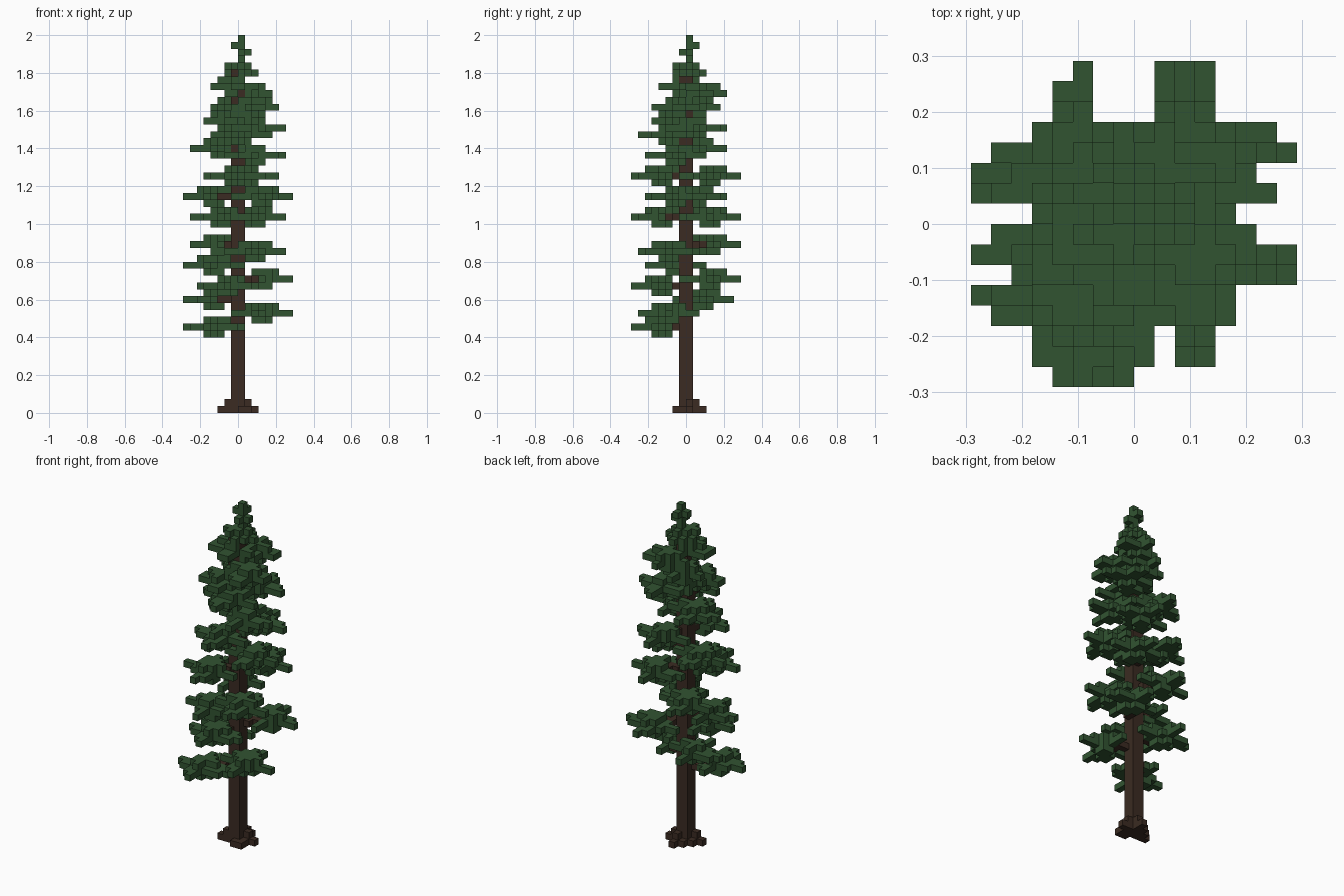
import bpy, bmesh, random
from mathutils import Vector

cube = bpy.data.objects.get("Cube")
if cube:
    bpy.data.objects.remove(cube, do_unlink=True)

random.seed(11)
UNIT = 2 / 55          # edge of one block
DIRS = [Vector(d) for d in ((1, 0, 0), (-1, 0, 0), (0, 1, 0),
                            (0, -1, 0), (0, 0, 1), (0, 0, -1))]


def material(name, rgb):
    mat = bpy.data.materials.new(name)
    mat.use_nodes = True
    mat.diffuse_color = (*rgb, 1)
    mat.node_tree.nodes["Principled BSDF"].inputs["Base Color"].default_value = (*rgb, 1)
    return mat


def block_object(name, cells, solid, mat):
    """Mesh of the block faces that are not hidden by a neighbour."""
    bm = bmesh.new()
    for cell in sorted(cells):
        centre = Vector(cell) + Vector((.5, .5, .5))
        for d in DIRS:
            if tuple(int(c + s) for c, s in zip(cell, d)) in solid:
                continue
            u = Vector((d.y, d.z, d.x)) / 2
            v = d.cross(u)
            mid = centre + d / 2
            bm.faces.new([bm.verts.new((mid + a * u + b * v) * UNIT)
                          for a, b in ((-1, -1), (1, -1), (1, 1), (-1, 1))])
    bmesh.ops.remove_doubles(bm, verts=bm.verts, dist=UNIT / 20)
    mesh = bpy.data.meshes.new(name)
    bm.to_mesh(mesh)
    bm.free()
    mesh.materials.append(mat)
    bpy.context.collection.objects.link(bpy.data.objects.new(name, mesh))


def inner(tip, arm):
    """Centre cell of a clump whose outer arm ends at the tip line."""
    return tip - 1 - arm if tip > 0 else tip + arm


def clump(cx, cy, z, arm):
    """Flat needle clump: long cross with side sprigs, small crosses above and below."""
    cells = {(cx, cy, z + k) for k in (-1, 0, 1)}
    for dx, dy in ((1, 0), (0, 1), (-1, 0), (0, -1)):
        # Middle layer: one long arm, with a shorter sprig along each side
        for side, length in ((0, arm), (1, random.choice((1, 1, 2, 3))),
                             (-1, random.choice((1, 1, 2, 3)))):
            for k in range(1, min(length, arm) + 1):
                cells.add((cx + dx * k - dy * side, cy + dy * k + dx * side, z))
        # Upper layer: short arms and most corners
        for k in range(1, random.choice((1, 2, 2)) + 1):
            cells.add((cx + dx * k, cy + dy * k, z + 1))
        if random.random() < .6:
            cells.add((cx + dx - dy, cy + dy + dx, z + 1))
        # Lower layer: small cross with a few corners
        cells.add((cx + dx, cy + dy, z - 1))
        if random.random() < .35:
            cells.add((cx + dx - dy, cy + dy + dx, z - 1))
    return cells


# Trunk and roots
trunk = {(x, y, z) for x in (-1, 0) for y in (-1, 0) for z in range(50)}
roots = {(-3, -1, 0), (-2, -1, 0), (-2, 0, 0), (2, 0, 0), (1, 0, 0), (1, -1, 0),
         (1, -2, 0), (0, -2, 0), (0, 1, 0), (0, 2, 0), (-1, 1, 0),
         (-2, -1, 1), (1, 0, 1), (0, 1, 1)}

# Branches: layer, x tip, y tip, arm length
branches = [
    (12, -8, -8, 4), (14, 8, -7, 4), (16, -8, 7, 4), (18, -6, -8, 4),
    (19, 8, 8, 4), (21, -8, -6, 4), (23, 7, -7, 4), (24, -7, 8, 4),
    (28, -7, -8, 4), (28, 7, 8, 4), (31, -8, 6, 4), (31, 8, -6, 4),
    (34, -5, -8, 4), (34, 6, 8, 4), (37, 7, -6, 4), (38, -7, 6, 4),
    (40, -4, -7, 4), (41, 7, 6, 4), (42, -5, -5, 3), (44, 6, -5, 3),
    (44, -4, 5, 3), (46, 5, 6, 3), (47, -4, -4, 3),
]
limbs, needles = set(), set()
for z, tx, ty, arm in branches:
    cx, cy = inner(tx, arm), inner(ty, arm)
    needles |= clump(cx, cy, z, arm)
    # Short stepped limb from the trunk towards the clump
    x, y = (0 if tx > 0 else -1), (0 if ty > 0 else -1)
    while abs(cx - x) + abs(cy - y) > 1:
        if abs(cx - x) >= abs(cy - y):
            x += 1 if cx > x else -1
        else:
            y += 1 if cy > y else -1
        limbs.add((x, y, z))

# Crown: small crosses stepping up to a thin tip
for z, cx, cy, arm in ((49, 0, 0, 2), (50, -1, -1, 1), (50, 0, 0, 1)):
    needles |= {(cx + a, cy + b, z) for a in range(-arm, arm + 1)
                for b in range(-arm, arm + 1) if abs(a) + abs(b) <= arm}
needles |= {(0, 0, z) for z in (51, 52, 53, 54)}
needles |= {(1, 0, 52), (0, -1, 52), (-1, 0, 53), (0, 1, 53)}

wood = trunk | limbs
needles -= wood
solid = wood | needles | roots

bark = material("dark bark", (0.043, 0.024, 0.016))
green = material("needle green", (0.031, 0.088, 0.031))
block_object("trunk", trunk, solid, bark)
block_object("roots", roots, solid, bark)
block_object("limbs", limbs - trunk, solid, bark)
block_object("needles", needles, solid, green)
